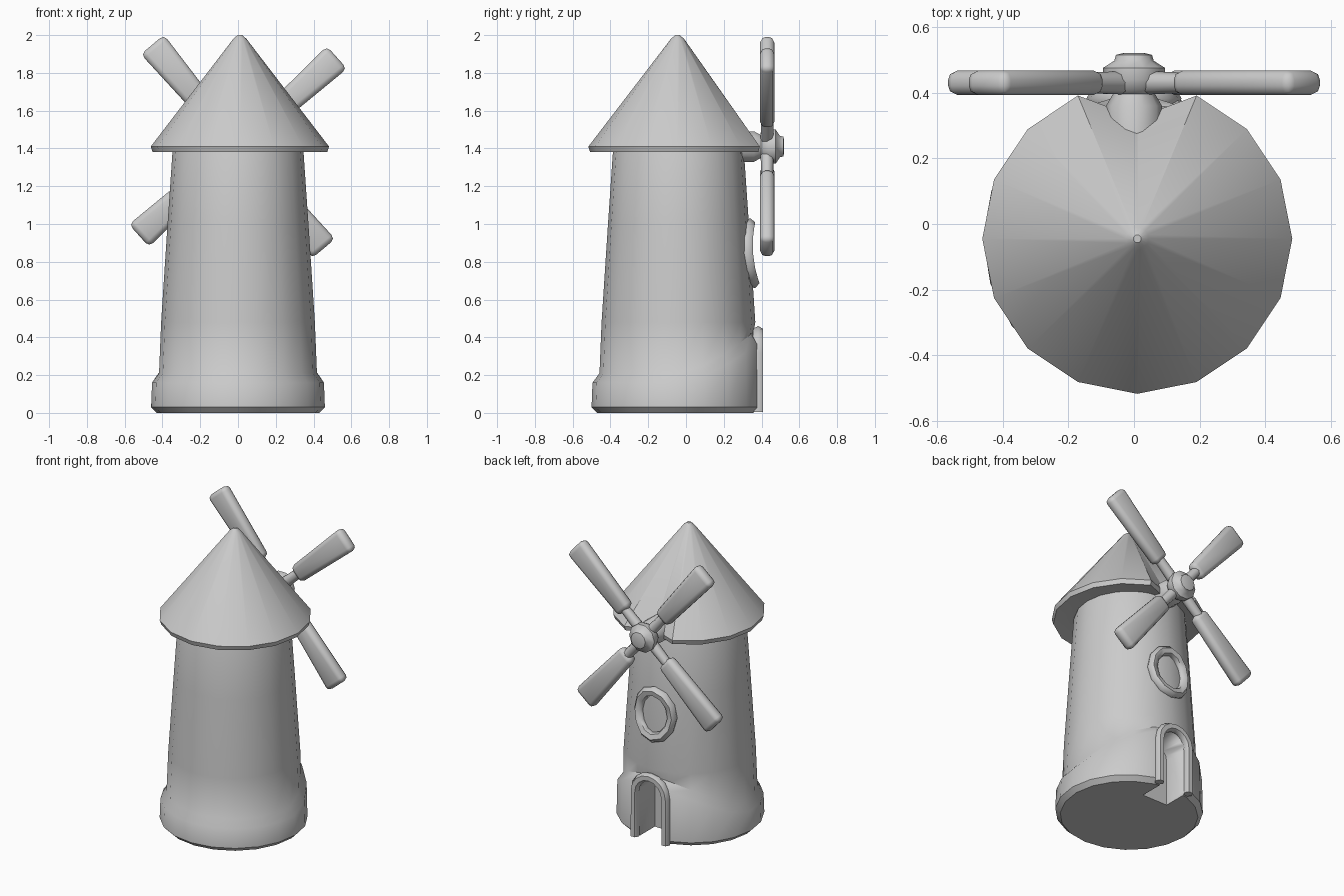
import bpy, bmesh
from math import sin, cos, pi, radians
from mathutils import Matrix, Vector

cube = bpy.data.objects.get("Cube")
if cube:
    bpy.data.objects.remove(cube, do_unlink=True)

grey = bpy.data.materials.new("plain grey")
grey.use_nodes = True
grey.diffuse_color = (0.6, 0.6, 0.6, 1)
grey.node_tree.nodes["Principled BSDF"].inputs["Base Color"].default_value = (0.6, 0.6, 0.6, 1)

HUB = Vector((0, 0.43, 1.41))


def add_object(name, bm, smooth=40):
    """Turn a bmesh into a shaded, coloured object."""
    bmesh.ops.recalc_face_normals(bm, faces=bm.faces)
    mesh = bpy.data.meshes.new(name)
    bm.to_mesh(mesh)
    bm.free()
    mesh.materials.append(grey)
    obj = bpy.data.objects.new(name, mesh)
    bpy.context.collection.objects.link(obj)
    shade(obj, smooth)
    return obj


def shade(obj, angle):
    bpy.ops.object.select_all(action='DESELECT')
    obj.select_set(True)
    bpy.context.view_layer.objects.active = obj
    bpy.ops.object.shade_smooth_by_angle(angle=radians(angle))


def lathe(profile, sides, centre, shape=lambda k, a, r, z: (r, z)):
    """Stack rings of (radius, height); shape may adjust any ring point."""
    bm = bmesh.new()
    rings = []
    for k, (r, z) in enumerate(profile):
        ring = []
        for i in range(sides):
            a = 2 * pi * i / sides
            rr, zz = shape(k, a, r, z)
            ring.append(bm.verts.new((centre[0] + rr * cos(a), centre[1] + rr * sin(a), zz)))
        rings.append(ring)
    for low, high in zip(rings, rings[1:]):
        for i in range(sides):
            j = (i + 1) % sides
            bm.faces.new((low[i], low[j], high[j], high[i]))
    bm.faces.new(rings[0][::-1])
    bm.faces.new(rings[-1])
    return bm


def tube(name, points, radius, cyclic):
    """Rounded tube along a path, converted to a mesh."""
    curve = bpy.data.curves.new(name, 'CURVE')
    curve.dimensions = '3D'
    curve.bevel_depth = radius
    curve.bevel_resolution = 1
    curve.use_fill_caps = True
    spline = curve.splines.new('POLY')
    spline.points.add(len(points) - 1)
    for p, co in zip(spline.points, points):
        p.co = (*co, 1)
    spline.use_cyclic_u = cyclic
    curve.materials.append(grey)
    obj = bpy.data.objects.new(name, curve)
    bpy.context.collection.objects.link(obj)
    bpy.ops.object.select_all(action='DESELECT')
    obj.select_set(True)
    bpy.context.view_layer.objects.active = obj
    bpy.ops.object.convert(target='MESH')
    shade(bpy.context.object, 60)


def arch(half, spring, y, steps=8):
    """Door outline: two posts joined by a half circle."""
    top = [(half * cos(pi * i / steps), y, spring + half * sin(pi * i / steps))
           for i in range(steps + 1)]
    return [(half, y, 0.0)] + top + [(-half, y, 0.0)]


# Tower with a bulging foot that climbs around the door at the back
def foot(k, a, r, z):
    lift = max(0, sin(a)) ** 1.5
    if k in (2, 3):
        z += 0.22 * lift
    if k < 4:
        r -= 0.02 * lift
    return r, z


tower = add_object("tower", lathe(
    [(0.43, 0.0), (0.46, 0.03), (0.455, 0.16), (0.418, 0.21), (0.407, 0.48),
     (0.373, 1.0), (0.347, 1.38), (0.33, 1.43)], 20, (0, -0.04), foot))

# Door recess cut into the foot
bm = bmesh.new()
outline = arch(0.095, 0.31, 0.2)
outline[0], outline[-1] = (0.095, 0.2, -0.05), (-0.095, 0.2, -0.05)
face = bm.faces.new([bm.verts.new(p) for p in outline])
extruded = bmesh.ops.extrude_face_region(bm, geom=[face])["geom"]
bmesh.ops.translate(bm, vec=(0, 0.4, 0),
                    verts=[v for v in extruded if isinstance(v, bmesh.types.BMVert)])
cutter = add_object("door_cutter", bm)
cutter.hide_render = True
cut = tower.modifiers.new("door_opening", 'BOOLEAN')
cut.object = cutter
cut.operation = 'DIFFERENCE'
cut.solver = 'EXACT'
bpy.context.view_layer.objects.active = tower
bpy.ops.object.modifier_move_to_index(modifier=cut.name, index=0)
bpy.ops.object.modifier_apply(modifier=cut.name)
bpy.data.objects.remove(cutter, do_unlink=True)

# Door frame
tube("door_frame", [(x, y, max(z, 0.005)) for x, y, z in arch(0.115, 0.315, 0.382)], 0.03, False)

# Oval window ring, bent to follow the wall
ring = []
for i in range(12):
    a = 2 * pi * i / 12
    x, z = 0.125 * cos(a), 0.152 * sin(a)
    ring.append((x, 0.345 - 1.4 * x * x - 0.07 * z, 0.845 + z))
tube("window_frame", ring, 0.034, True)


# Conical roof, pinched in behind the sail hub
def pinch(k, a, r, z):
    return (r * 0.78 if abs(a - pi / 2) < 0.01 and 0 < k < 4 else r), z


add_object("roof", lathe(
    [(0.3, 1.40), (0.40, 1.39), (0.462, 1.38), (0.472, 1.41), (0.035, 1.98), (0.012, 2.0)],
    16, (0.01, -0.045), pinch), 30)


# Sail axle and hub, turned about the y axis
def turned(name, profile, sides):
    bm = lathe(profile, sides, (0, 0))
    bmesh.ops.transform(bm, verts=bm.verts,
                        matrix=Matrix.Translation((0, 0, HUB.z)) @ Matrix.Rotation(-pi / 2, 4, 'X'))
    add_object(name, bm, 50)


turned("axle", [(0.085, 0.2), (0.085, 0.36), (0.05, 0.42)], 10)
turned("hub", [(0.05, 0.385), (0.08, 0.41), (0.095, 0.44), (0.095, 0.475),
               (0.06, 0.497), (0.055, 0.515), (0.035, 0.52)], 10)

# Four sails: a thin spoke and a tapered rounded paddle
for n, degrees in enumerate((42, 130, 222, 310), 1):
    turn = Matrix.Translation(HUB) @ Matrix.Rotation(-radians(degrees), 4, 'Y')
    bm = bmesh.new()
    bmesh.ops.create_cone(bm, segments=8, radius1=0.036, radius2=0.03, depth=0.2, cap_ends=True,
                          matrix=turn @ Matrix.Translation((0.14, 0, 0))
                          @ Matrix.Rotation(pi / 2, 4, 'Y'))
    add_object(f"sail_spoke_{n}", bm, 50)

    bm = bmesh.new()
    bmesh.ops.create_cube(bm, size=1)
    for v in bm.verts:
        outer = v.co.x > 0
        v.co = (0.705 if outer else 0.2, v.co.y * 0.075, v.co.z * (0.16 if outer else 0.115))
    bmesh.ops.bevel(bm, geom=bm.edges[:], offset=0.028, segments=2, profile=0.5, affect='EDGES')
    bmesh.ops.transform(bm, verts=bm.verts, matrix=turn)
    add_object(f"sail_{n}", bm, 50)
